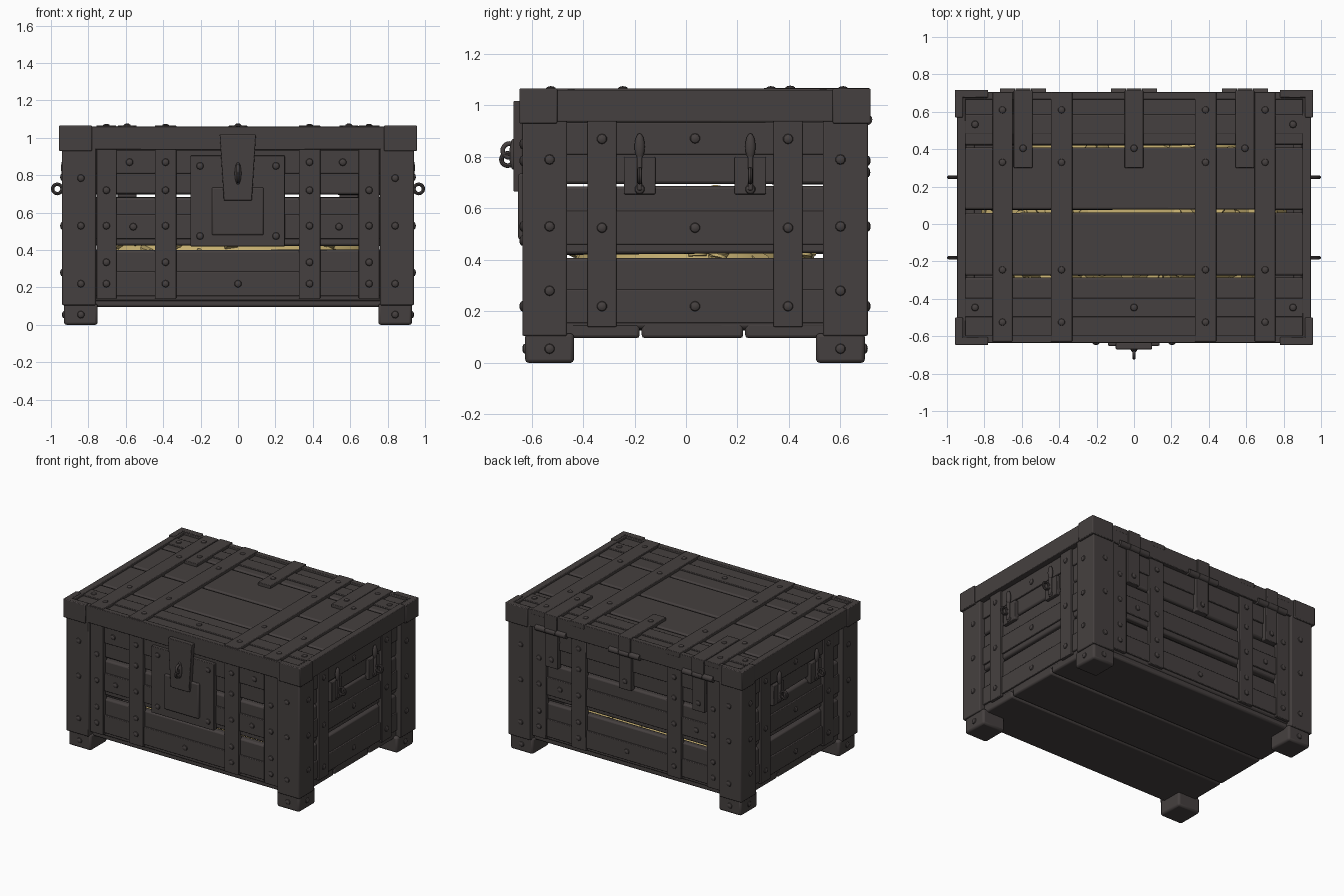
import bpy, bmesh, math, random
from mathutils import Matrix, Vector

if "Cube" in bpy.data.objects:
    bpy.data.objects.remove(bpy.data.objects["Cube"])
random.seed(4)
CY = 0.035  # y middle of the body


def material(name, rgb):
    m = bpy.data.materials.new(name)
    m.diffuse_color = (*rgb, 1)
    m.use_nodes = True
    m.node_tree.nodes["Principled BSDF"].inputs["Base Color"].default_value = m.diffuse_color
    return m


DARK = material("dark_aged_wood_and_iron", (0.06, 0.051, 0.050))
GOLD = material("pale_gold", (0.55, 0.42, 0.16))


def finish(name, bm, mat=DARK, bevel=0, seg=2):
    bmesh.ops.recalc_face_normals(bm, faces=bm.faces)
    me = bpy.data.meshes.new(name)
    bm.to_mesh(me)
    bm.free()
    ob = bpy.data.objects.new(name, me)
    bpy.context.collection.objects.link(ob)
    me.materials.append(mat)
    bpy.context.view_layer.objects.active = ob
    ob.select_set(True)
    bpy.ops.object.shade_smooth_by_angle(angle=math.radians(35))
    ob.select_set(False)
    if bevel:
        b = ob.modifiers.new("bevel", 'BEVEL')
        b.width, b.segments = bevel, seg
    return ob


def box(name, x, y, z, bevel=0.004, jitter=None, taper=0):
    """Box from three (low, high) ranges; jitter = (axis, amount) roughens the edges."""
    bm = bmesh.new()
    bmesh.ops.create_cube(bm, size=1)
    for v in bm.verts:
        top = v.co.z > 0
        v.co = Vector([(a + b) / 2 + c * abs(b - a) for (a, b), c in zip((x, y, z), v.co)])
        if taper and not top:
            v.co.x *= taper
    if jitter:
        ax, amt = jitter
        for v in bm.verts:
            v.co[ax] += random.uniform(-amt, amt)
    return finish(name, bm, bevel=bevel)


rivets = []


def rivet(x, y, z, n, r=0.02):
    rivets.append((Vector((x, y, z)), Vector(n), r))


# front and back walls, with bands, straps and rivets
PLANKS = [(0.13, 0.402), (0.424, 0.682), (0.697, 0.95)]
BANDS = [(0.155, 0.285), (0.46, 0.59), (0.81, 0.934)]
STRAPS_X = [(-0.757, -0.65), (-0.445, -0.33), (0.325, 0.44), (0.645, 0.757)]
for s, side in ((-1, "front"), (1, "back")):
    Y = lambda a, b: tuple(sorted((CY + s * a, CY + s * b)))
    for zr in PLANKS:
        box(side + "_plank", (-0.9, 0.9), Y(0.585, 0.635), zr, 0.012, (2, 0.004))
    for zr in BANDS:
        box(side + "_band", (-0.8, 0.8), Y(0.63, 0.646), zr)
    for i, xr in enumerate(STRAPS_X):
        box(side + "_strap", xr, Y(0.62, 0.657), (0.14, 0.94))
        for z in (0.22, 0.335, 0.53, 0.72) + ((0.87,) if i in (1, 2) else ()):
            rivet(sum(xr) / 2, CY + s * 0.657, z, (0, s, 0))
    for x, z in ((0, 0.22), (-0.58, 0.87), (0.56, 0.87), (-0.56, 0.525), (0.54, 0.525)):
        rivet(x, CY + s * 0.646, z, (0, s, 0))
    for x in (-0.84, 0.84):
        for z in (0.055, 0.22, 0.53, 0.785):
            rivet(x, CY + s * (0.671 if z > 0.1 else 0.66), z, (0, s, 0))

# side walls with handles
for s, side in ((-1, "left"), (1, "right")):
    X = lambda a, b: tuple(sorted((s * a, s * b)))
    for zr in PLANKS:
        box(side + "_plank", X(0.85, 0.9), (-0.56, 0.63), zr, 0.012, (2, 0.007))
    for zr in BANDS:
        box(side + "_band", X(0.895, 0.911), (-0.5, 0.57), zr)
        rivet(s * 0.911, 0.035, (zr[0] + zr[1]) / 2, (s, 0, 0))
    for yr in ((-0.383, -0.27), (0.34, 0.453)):
        box(side + "_strap", X(0.885, 0.922), yr, (0.14, 0.94))
        for z in (0.22, 0.525, 0.87):
            rivet(s * 0.922, sum(yr) / 2, z, (s, 0, 0))
    for y in (-0.53, 0.6):
        for z in (0.055, 0.28, 0.53, 0.79):
            rivet(s * (0.94 if z > 0.1 else 0.93), y, z, (s, 0, 0))
    for y in (-0.18, 0.25):
        box(side + "_handle_plate", X(0.88, 0.925), (y - 0.061, y + 0.061), (0.655, 0.80))
        box(side + "_handle_bar", X(0.92, 0.94), (y - 0.01, y + 0.01), (0.67, 0.82), 0.006)
        bpy.ops.mesh.primitive_uv_sphere_add(segments=12, ring_count=8, location=(s * 0.93, y, 0.84))
        ob = bpy.context.object
        ob.name, ob.scale = side + "_handle_tongue", (0.016, 0.02, 0.052)
        ob.data.materials.append(DARK)
        bpy.ops.object.shade_smooth()
        bpy.ops.mesh.primitive_torus_add(location=(s * 0.966, y, 0.727), rotation=(math.pi / 2, 0, 0),
                                         major_radius=0.025, minor_radius=0.009,
                                         major_segments=20, minor_segments=8)
        bpy.context.object.name = side + "_handle_ring"
        bpy.context.object.data.materials.append(DARK)
        bpy.ops.object.shade_smooth()
        rivet(s * 0.925, y, 0.675, (s, 0, 0))

# corner posts, feet and lid corner caps
for sx in (-1, 1):
    for sy in (-1, 1):
        R = lambda c, s, a, b: tuple(sorted((c + s * a, c + s * b)))
        box("corner_post", R(0, sx, 0.76, 0.94), R(CY, sy, 0.497, 0.671), (0.105, 0.945), 0.006)
        box("foot", R(0, sx, 0.75, 0.93), R(CY, sy, 0.47, 0.66), (0, 0.115), 0.014)
        box("lid_corner_cap_a", R(0, sx, 0.78, 0.957), R(CY, sy, 0.64, 0.682), (0.93, 1.066), 0.005)
        box("lid_corner_cap_b", R(0, sx, 0.915, 0.957), R(CY, sy, 0.535, 0.682), (0.93, 1.066), 0.005)

# floor boards
for yr in ((-0.59, -0.18), (-0.172, 0.222), (0.23, 0.66)):
    box("floor_board", (-0.9, 0.9), yr, (0.096, 0.155), 0.012)

# lid boards, rim, bands and straps
for yr in ((-0.625, -0.287), (-0.273, 0.062), (0.076, 0.408), (0.422, 0.70)):
    box("lid_board", (-0.94, 0.94), yr, (0.995, 1.045), 0.01, (1, 0.003))
for s in (-1, 1):
    box("lid_long_rim", (-0.945, 0.945), tuple(sorted((CY + s * 0.63, CY + s * 0.67))), (0.937, 1.06))
    box("lid_side_rim", tuple(sorted((s * 0.9, s * 0.947))), (-0.625, 0.70), (0.937, 1.06))
for yr in ((-0.498, -0.395), (0.48, 0.585)):
    box("lid_band", (-0.93, 0.93), yr, (1.03, 1.054))
    for x in (-0.85, 0, 0.85):
        rivet(x, sum(yr) / 2, 1.054, (0, 0, 1))
for xr in STRAPS_X:
    box("lid_strap", xr, (-0.628, 0.706), (1.03, 1.066))
    for y in (-0.525, -0.245, 0.33, 0.61):
        rivet(sum(xr) / 2, y, 1.064, (0, 0, 1))

# hinges on the back
for x in (-0.593, 0, 0.593):
    w = (x - 0.05, x + 0.05)
    box("hinge_top_leaf", w, (0.30, 0.715), (1.035, 1.067))
    box("hinge_drop", w, (0.68, 0.715), (0.94, 1.067))
    box("hinge_back_leaf", w, (0.66, 0.705), (0.68, 0.95))
    rivet(x, 0.405, 1.066, (0, 0, 1))
    rivet(x, 0.705, 0.74, (0, 1, 0))
    for dx in (-0.083, 0, 0.083):
        bm = bmesh.new()
        bmesh.ops.create_cone(bm, cap_ends=True, segments=14, radius1=0.022, radius2=0.022, depth=0.08,
                              matrix=Matrix.Translation((x + dx, 0.702, 0.945)) @ Matrix.Rotation(math.pi / 2, 4, 'Y'))
        finish("hinge_knuckle", bm)

# lock plates, hasp and staple
box("lock_plate", (-0.255, 0.25), (-0.636, -0.60), (0.42, 0.905))
for x in (-0.203, 0.203):
    for z in (0.475, 0.85):
        rivet(x, -0.636, z, (0, -1, 0))
box("lock_box", (-0.14, 0.137), (-0.652, -0.62), (0.48, 0.735), 0.008)
box("hasp", (-0.098, 0.096), (-0.67, -0.635), (0.665, 1.018), 0.004, None, 0.77)
bpy.ops.mesh.primitive_uv_sphere_add(segments=12, ring_count=8, location=(0, -0.672, 0.81))
bpy.context.object.name, bpy.context.object.scale = "hasp_tongue", (0.018, 0.014, 0.06)
bpy.context.object.data.materials.append(DARK)
bpy.ops.object.shade_smooth()
for y, z, r in ((-0.685, 0.825, 0.027), (-0.693, 0.79, 0.024)):
    bpy.ops.mesh.primitive_torus_add(location=(0, y, z), rotation=(0, math.pi / 2, 0), major_radius=r,
                                     minor_radius=0.009, major_segments=20, minor_segments=8)
    bpy.context.object.name = "hasp_ring"
    bpy.context.object.data.materials.append(DARK)
    bpy.ops.object.shade_smooth()

# domed rivet heads
bm = bmesh.new()
for p, n, r in rivets:
    rot = n.to_track_quat('Z', 'Y').to_matrix().to_4x4()
    bmesh.ops.create_uvsphere(bm, u_segments=10, v_segments=6, radius=r,
                              matrix=Matrix.Translation(p) @ rot @ Matrix.Diagonal((1, 1, 0.55, 1)))
finish("rivets", bm)

# gold heap inside, seen through the gaps
bm = bmesh.new()
bmesh.ops.create_uvsphere(bm, u_segments=32, v_segments=16, radius=1,
                          matrix=Matrix.Translation((0, CY, 0.16)) @ Matrix.Diagonal((0.82, 0.53, 0.52, 1)))
bmesh.ops.bisect_plane(bm, geom=bm.verts[:] + bm.edges[:] + bm.faces[:], plane_co=(0, 0, 0.16),
                       plane_no=(0, 0, 1), clear_inner=True)
finish("gold_heap", bm, GOLD)
bm = bmesh.new()
for i in range(220):
    a, h = random.uniform(0, math.tau), random.uniform(0.3, 0.99)
    k = math.sqrt(1 - h * h)
    p = (0.82 * k * math.cos(a), CY + 0.53 * k * math.sin(a), 0.16 + 0.52 * h)
    tilt = Matrix.Rotation(random.uniform(-0.5, 0.5), 4, 'X') @ Matrix.Rotation(random.uniform(-0.5, 0.5), 4, 'Y')
    bmesh.ops.create_cone(bm, cap_ends=True, segments=12, radius1=0.035, radius2=0.035, depth=0.012,
                          matrix=Matrix.Translation(p) @ tilt)
finish("gold_coins", bm, GOLD)
